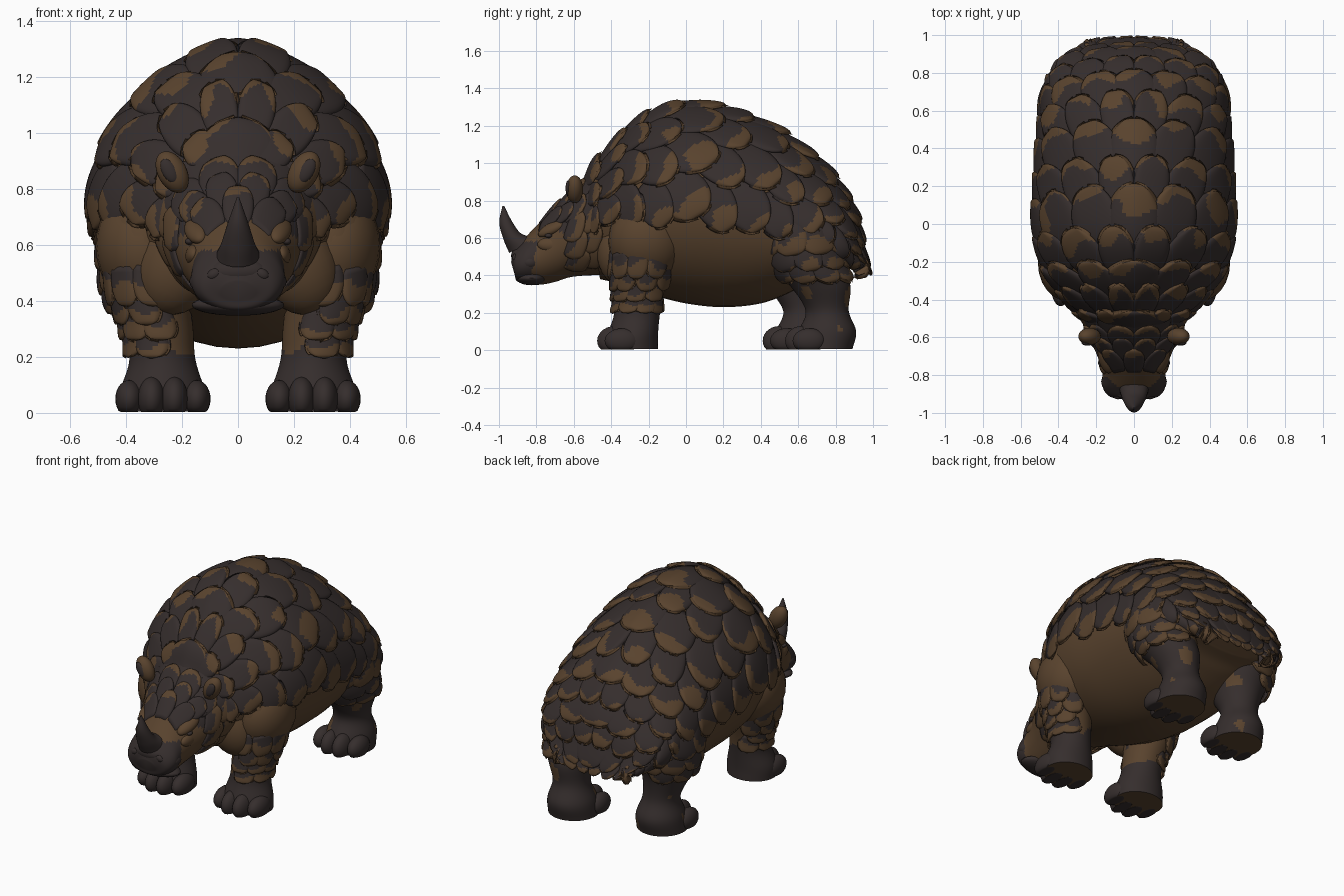
import bpy, bmesh, math, random
from math import sin, cos, pi, radians
from mathutils import Vector, Matrix, noise

random.seed(4)
cube = bpy.data.objects.get("Cube")
if cube:
    bpy.data.objects.remove(cube)


def material(name, rgb):
    m = bpy.data.materials.new(name)
    m.use_nodes = True
    m.diffuse_color = (*rgb, 1)
    m.node_tree.nodes["Principled BSDF"].inputs["Base Color"].default_value = (*rgb, 1)
    m.node_tree.nodes["Principled BSDF"].inputs["Roughness"].default_value = 0.8
    return m


DARK, BROWN = 0, 1
MATS = [material("dark_hide", (0.036, 0.027, 0.026)),
        material("brown_hide", (0.1, 0.056, 0.027))]


def finish(bm, name, thickness=0):
    mesh = bpy.data.meshes.new(name)
    bm.to_mesh(mesh)
    bm.free()
    ob = bpy.data.objects.new(name, mesh)
    bpy.context.collection.objects.link(ob)
    for m in MATS:
        mesh.materials.append(m)
    if thickness:
        mod = ob.modifiers.new("thickness", "SOLIDIFY")
        mod.thickness, mod.offset = thickness, -1
    bpy.ops.object.select_all(action="DESELECT")
    ob.select_set(True)
    bpy.context.view_layer.objects.active = ob
    bpy.ops.object.shade_smooth_by_angle(angle=radians(50))
    return ob


def blotch(p, freq=6):
    return noise.noise(p * freq)


class Loft:
    """Elliptical sections; each is (y, z) of first edge, (y, z) of opposite edge, half width, centre x."""

    def __init__(self, rows, crest=1.0):
        self.rows = [Vector(r) for r in rows]
        self.end = len(rows) - 1
        self.crest = crest

    def row(self, t):
        c = min(max(t, 0), self.end)
        i = min(int(c), self.end - 1)
        f = c - i
        r, n = self.rows, self.end
        a, b = r[i], r[i + 1]
        ta = (b - r[max(i - 1, 0)]) * (0.5 if i else 1)
        tb = (r[min(i + 2, n)] - a) * (0.5 if i + 2 <= n else 1)
        p = (a * (2*f**3 - 3*f*f + 1) + ta * (f**3 - 2*f*f + f)
             + b * (3*f*f - 2*f**3) + tb * (f**3 - f*f))
        if t > n:
            p = p + (r[n] - r[n - 1]) * (t - n)
        elif t < 0:
            p = p + (r[1] - r[0]) * t
        return p

    def point(self, t, th):
        ay, az, by, bz, w, cx = self.row(t)
        f = ((1 - cos(th)) / 2) ** 0.95
        s = sin(th)
        if cos(th) > 0:
            s = math.copysign(abs(s) ** self.crest, s)
        return Vector((cx + w * s, ay + (by - ay) * f, az + (bz - az) * f))

    def frame(self, t, th):
        e = 0.02
        dt = (self.point(t + e, th) - self.point(t - e, th)) / (2 * e)
        da = (self.point(t, th + e) - self.point(t, th - e)) / (2 * e)
        n = dt.cross(da).normalized()
        ay, az, by, bz, w, cx = self.row(t)
        if n.dot(self.point(t, th) - Vector((cx, (ay + by) / 2, (az + bz) / 2))) < 0:
            n = -n
        return dt.length, da.length, n

    def build(self, name, rule, steps=6, sides=40):
        bm = bmesh.new()
        n = self.end * steps
        rings = [[bm.verts.new(self.point(k / steps, 2 * pi * j / sides)) for j in range(sides)]
                 for k in range(n + 1)]
        for k in range(n):
            for j in range(sides):
                i = (j + 1) % sides
                bm.faces.new((rings[k][j], rings[k][i], rings[k + 1][i], rings[k + 1][j]))
        bm.faces.new(rings[0])
        bm.faces.new(rings[-1])
        bmesh.ops.recalc_face_normals(bm, faces=bm.faces)
        for f in bm.faces:
            f.material_index = rule(f.calc_center_median())
        return finish(bm, name)


def scale(bm, surf, t0, th0, length, half, slant=0, lift=0.044, thick=0.02, res=11, brown=0.0):
    """One pillowed plate laid along a loft, rounded at its free end, with a brown ragged rim."""
    st, sa, _ = surf.frame(t0, th0)
    sa = max(sa, 0.05)
    grid = []
    for a in range(res + 1):
        v = (a / res) ** 0.8
        line = []
        for b in range(res + 1):
            u = sin((b / res - 0.5) * pi)
            wide = 0.82 + 0.18 * sin(min(v * 2.5, 1) * pi / 2)
            if v > 0.45:
                wide *= max(0.0, 1 - ((v - 0.45) / 0.55) ** 2) ** 0.55 * 0.92 + 0.08
            p, q = v * length, u * half * wide
            t = t0 + (p * cos(slant) - q * sin(slant)) / st
            th = th0 + (p * sin(slant) + q * cos(slant)) / sa
            rim = max(abs(u), v)
            off = lift * v - 0.012 + thick * max(0, 1 - rim ** 7) ** 0.5
            line.append(bm.verts.new(surf.point(t, th) + surf.frame(t, th)[2] * off))
        grid.append(line)
    edge, ph = random.uniform(0.6, 0.86) - brown, random.uniform(0, 6)
    normal = surf.frame(t0 + length * 0.4 * cos(slant) / st, th0 + length * 0.4 * sin(slant) / sa)[2]
    for a in range(res):
        for b in range(res):
            f = bm.faces.new((grid[a][b], grid[a][b + 1], grid[a + 1][b + 1], grid[a + 1][b]))
            f.normal_update()
            if f.normal.dot(normal) < 0:
                f.normal_flip()
            u = 2 * (b + 0.5) / res - 1
            ragged = (a + 0.5) / res + 0.1 * sin(u * 4 + ph) + 0.12 * abs(u)
            ragged += 0.28 * blotch(f.calc_center_median(), 8)
            f.material_index = BROWN if ragged > edge else DARK


def ellipsoid(name, centre, size, mat, tilt=0, rx=0):
    bm = bmesh.new()
    bmesh.ops.create_uvsphere(bm, u_segments=24, v_segments=14, radius=1)
    bm.transform(Matrix.Translation(centre) @ Matrix.Rotation(tilt, 4, "Y")
                 @ Matrix.Rotation(rx, 4, "X") @ Matrix.Diagonal((*size, 1)))
    for v in bm.verts:
        v.co.z = max(v.co.z, 0.004)
    for f in bm.faces:
        f.material_index = mat
    return finish(bm, name)


# Trunk, curling over at the rump
body = Loft([(-.54, .91, -.46, .38, .24, 0), (-.45, 1.02, -.38, .36, .325, 0),
             (-.27, 1.2, -.20, .30, .455, 0), (-.05, 1.305, .0, .25, .505, 0),
             (.25, 1.27, .2, .23, .5, 0), (.50, 1.16, .4, .25, .485, 0),
             (.70, 1.01, .56, .31, .465, 0), (.83, .85, .68, .38, .435, 0),
             (.905, .69, .75, .43, .40, 0), (.93, .55, .82, .46, .33, 0)], 1.25)
body.build("trunk", lambda p: BROWN)

# Overlapping armour rows along the trunk
bm = bmesh.new()
ROWS = 14
for r in range(ROWS):
    t = -0.1 + r * 0.7
    limit = radians(74 if t < 1.6 else 83 if t < 6 else 92)
    count = 7 + r % 2
    pitch = 2 * limit / count
    for k in range(count):
        th = -limit + (k + 0.5) * pitch
        side = th / limit
        st, sa, _ = body.frame(t, th)
        droop = side * radians(62 if t < 5 else 32 if t < 8.5 else 8)
        length = min(max(st * 0.7 * 1.65, 0.17 if t < 6.5 else 0.22), 0.31)
        if r == ROWS - 1:
            length = 0.16
        scale(bm, body, t, th, length, max(sa, 0.25) * pitch * 0.63, droop, res=18)
finish(bm, "back_scales", 0.012)

# Head, from snout to neck
head = Loft([(-.935, .47, -.915, .40, .06, 0), (-.92, .53, -.905, .37, .13, 0),
             (-.87, .59, -.86, .355, .165, 0), (-.80, .665, -.78, .35, .168, 0),
             (-.72, .745, -.70, .365, .19, 0), (-.63, .825, -.62, .39, .225, 0),
             (-.54, .91, -.52, .40, .25, 0), (-.43, 1.0, -.42, .40, .29, 0)])


def head_rule(p):
    w = 0.04 * blotch(p, 9)
    if p.y < -0.81 + w and p.z < 0.58:
        return DARK
    return DARK if p.z > 0.68 - 0.6 * (p.y + 0.75) + w else BROWN


head.build("head", head_rule, steps=10, sides=64)

# Crown plates and cheek collar
bm = bmesh.new()
for r in range(5):
    t = 3.2 + r * 0.75
    span, count = radians(42 + 9 * r), 3 + r // 2 + r % 2
    pitch = 2 * span / count
    for k in range(count):
        th = -span + (k + 0.5) * pitch
        scale(bm, head, t, th, 0.17, head.frame(t, th)[1] * pitch * 0.62,
              th / span * 0.4, 0.024, 0.014, brown=-0.1)
for s in (1, -1):
    for r in range(2):
        for k in range(3):
            scale(bm, head, 4.9 + r * 0.8, s * radians(72 + 24 * k), 0.13, 0.075, s * 0.5,
                  0.026, 0.018, brown=0.5)
finish(bm, "head_scales", 0.01)

# Muzzle, horn
ellipsoid("upper_muzzle", (0, -.835, .47), (.174, .095, .072), DARK)
ellipsoid("lower_lip", (0, -.825, .385), (.165, .085, .038), DARK)
ellipsoid("nose_pad", (0, -.885, .505), (.11, .05, .05), DARK)
horn = Loft([(-.945, .52, -.78, .60, .08, 0), (-.975, .59, -.875, .62, .06, 0),
             (-.998, .68, -.925, .68, .036, 0), (-.982, .77, -.972, .77, .004, 0)])
horn.build("horn", lambda p: DARK, steps=8, sides=24)

for s, side in ((1, "left"), (-1, "right")):
    # Face details
    ellipsoid(side + "_nostril_flare", (s * .085, -.91, .495), (.028, .018, .02), DARK, s * .5)
    ellipsoid(side + "_eye", (s * .174, -.735, .612), (.016, .02, .012), DARK)
    ellipsoid(side + "_brow", (s * .15, -.715, .65), (.04, .085, .03), BROWN, s * .5, .5)
    ellipsoid(side + "_eye_bag", (s * .158, -.715, .565), (.03, .08, .04), BROWN, s * -.2)
    ellipsoid(side + "_ear", (s * .235, -.595, .86), (.052, .045, .08), BROWN, s * .5)
    ellipsoid(side + "_ear_hollow", (s * .246, -.63, .865), (.026, .014, .046), DARK, s * .5)

    # Front leg
    fore = Loft([(-.36, .80, .0, .80, .15, s * .31), (-.41, .62, -.02, .62, .165, s * .335),
                 (-.40, .46, -.07, .46, .145, s * .32), (-.385, .30, -.12, .30, .125, s * .285),
                 (-.385, .19, -.14, .19, .118, s * .27), (-.42, .08, -.15, .08, .15, s * .27),
                 (-.42, .005, -.15, .005, .15, s * .27)])
    fore.build(side + "_front_leg",
               lambda p: BROWN if p.z > 0.26 + .16 * blotch(p) or p.z < .01 else DARK, sides=56)
    bm = bmesh.new()
    for r in range(4):
        t = 1.6 + r * 0.46
        for k in range(4):
            th = s * radians(-5 + 42 * k + 20 * (r % 2))
            scale(bm, fore, t, th, 0.14, 0.066, s * random.uniform(-.1, .25), 0.028, 0.016, brown=0.25)
    finish(bm, side + "_front_leg_scales", 0.008)

    # Shoulder skin folds
    ellipsoid(side + "_shoulder_fold", (s * .335, -.21, .58), (.172, .205, .21), BROWN, s * .2)
    ellipsoid(side + "_throat_fold", (s * .20, -.36, .54), (.15, .12, .2), BROWN, s * -.5)

    # Hind leg, the left one set further back
    d = 0 if s > 0 else -.12
    hind = Loft([(.36, .78, .78, .78, .18, s * .28), (.38, .62, .82, .62, .195, s * .285),
                 (.45 + d / 3, .46, .84 + d / 3, .46, .175, s * .295),
                 (.56 + d, .34, .88 + d, .34, .138, s * .29), (.64 + d, .21, .87 + d, .21, .108, s * .275),
                 (.60 + d, .10, .91 + d, .10, .14, s * .27), (.58 + d, .005, .89 + d, .005, .15, s * .27)])
    hind.build(side + "_hind_leg",
               lambda p: BROWN if p.z > .46 + .1 * blotch(p) or p.z < .01 or blotch(p, 8) > .38 else DARK,
               sides=56)
    bm = bmesh.new()
    for r in range(3):
        t = 0.3 + r * 0.68
        for k in range(4):
            th = s * radians(25 + 40 * k + 20 * (r % 2))
            scale(bm, hind, t, th, 0.23 - 0.02 * r, 0.115 - 0.012 * r, s * .2, 0.036, 0.02, 13, 0.05)
    finish(bm, side + "_thigh_scales", 0.01)

    # Toes
    for k in range(4):
        x = s * (.148 + .08 * k)
        bend = 0.04 * abs(k - 1.5)
        tall = 0.085 - 0.012 * abs(k - 1.5)
        ellipsoid(f"{side}_front_toe_{k}", (x, -.40 + bend, .05), (.05, .095, tall), DARK)
        ellipsoid(f"{side}_hind_toe_{k}", (x, .60 + d + bend, .05), (.05, .09, tall), DARK)
